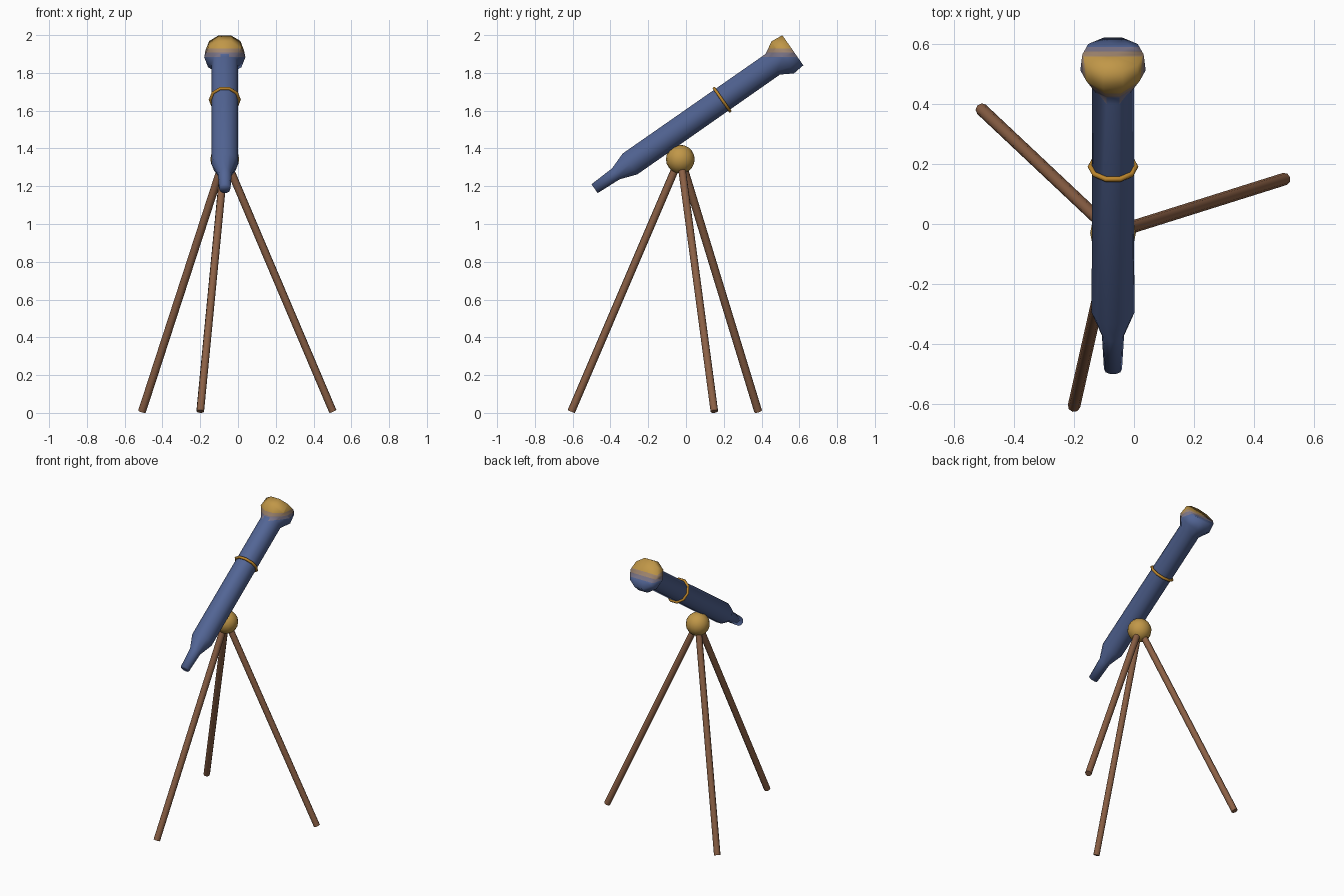
import bpy, bmesh, math
from mathutils import Vector

if "Cube" in bpy.data.objects:
    bpy.data.objects.remove(bpy.data.objects["Cube"], do_unlink=True)


def material(name, rgb):
    m = bpy.data.materials.new(name)
    m.use_nodes = True
    m.diffuse_color = (*rgb, 1)
    m.node_tree.nodes["Principled BSDF"].inputs["Base Color"].default_value = (*rgb, 1)
    return m


def mix(a, b, t):
    return [p + (q - p) * t for p, q in zip(a, b)]


BLUE, GOLD = (0.085, 0.13, 0.30), (0.53, 0.31, 0.065)
blue = material("blue paint", BLUE)
gold = material("brass", GOLD)
fades = [material("worn blue", mix(BLUE, GOLD, 0.25)),
         material("worn brass", mix(BLUE, GOLD, 0.6))]
ring_gold = material("deep brass", (0.50, 0.235, 0.025))
wood = material("brown wood", (0.26, 0.118, 0.06))

PIVOT = Vector((-0.07, -0.03, 1.343))
EYE_END = Vector((-0.07, -0.484, 1.187))
AXIS = Vector((0, 1.05, 0.733)).normalized()
SIDE = Vector((1, 0, 0))
UP = SIDE.cross(AXIS)
SIDES = 10


def add_mesh(name, bm, mats):
    mesh = bpy.data.meshes.new(name)
    bm.to_mesh(mesh)
    bm.free()
    ob = bpy.data.objects.new(name, mesh)
    bpy.context.collection.objects.link(ob)
    for m in mats:
        mesh.materials.append(m)
    return ob


# Telescope tube: a profile (distance along axis, radius) turned about the axis
profile = [(0, 0), (0, 0.03), (0.137, 0.037), (0.229, 0.071),
           (1.151, 0.07), (1.215, 0.109), (1.28, 0.102), (1.28, 0)]
bm = bmesh.new()
rings = []
for t, r in profile:
    c = EYE_END + AXIS * t
    if r == 0:
        rings.append([bm.verts.new(c)] * SIDES)
        continue
    angles = [math.tau * i / SIDES for i in range(SIDES)]
    rings.append([bm.verts.new(c + SIDE * r * math.cos(a) + UP * r * math.sin(a)) for a in angles])
for low, high in zip(rings, rings[1:]):
    for i in range(SIDES):
        j = (i + 1) % SIDES
        corners = dict.fromkeys((low[i], low[j], high[j], high[i]))
        bm.faces.new(list(corners))
bmesh.ops.recalc_face_normals(bm, faces=bm.faces)

# Brass fade on the upper part of the flared head, cut by height
cuts = [1.885, 1.907, 1.93]
for z in cuts:
    bmesh.ops.bisect_plane(bm, geom=bm.verts[:] + bm.edges[:] + bm.faces[:],
                           plane_co=(0, 0, z), plane_no=(0, 0, 1))
head_start = 1.14
for f in bm.faces:
    f.smooth = True
    c = f.calc_center_median()
    if (c - EYE_END).dot(AXIS) > head_start:
        f.material_index = sum(c.z > z for z in cuts)
add_mesh("telescope_tube", bm, [blue, *fades, gold])

# Brass band around the tube
bpy.ops.mesh.primitive_torus_add(major_segments=SIDES, minor_segments=6,
                                 major_radius=0.076, minor_radius=0.009,
                                 location=EYE_END + AXIS * 0.823)
band = bpy.context.object
band.name = "tube_band"
band.rotation_euler = AXIS.to_track_quat("Z", "Y").to_euler()
band.data.materials.append(ring_gold)
bpy.ops.object.shade_smooth()

# Ball joint
bpy.ops.mesh.primitive_uv_sphere_add(segments=16, ring_count=10, radius=0.076, location=PIVOT)
ball = bpy.context.object
ball.name = "ball_joint"
ball.data.materials.append(gold)
bpy.ops.object.shade_smooth()

# Tripod legs
feet = {"right_back_leg": (-0.508, 0.382), "left_back_leg": (0.502, 0.15),
        "front_leg": (-0.2, -0.607)}
for name, (x, y) in feet.items():
    foot, top = Vector((x, y, 0.008)), PIVOT + Vector((0, 0, 0.012))
    d = top - foot
    bpy.ops.mesh.primitive_cylinder_add(vertices=8, radius=0.021, depth=d.length,
                                        location=(foot + top) / 2)
    leg = bpy.context.object
    leg.name = name
    leg.rotation_euler = d.to_track_quat("Z", "Y").to_euler()
    leg.data.materials.append(wood)
    bpy.ops.object.shade_smooth_by_angle(angle=math.radians(60))
